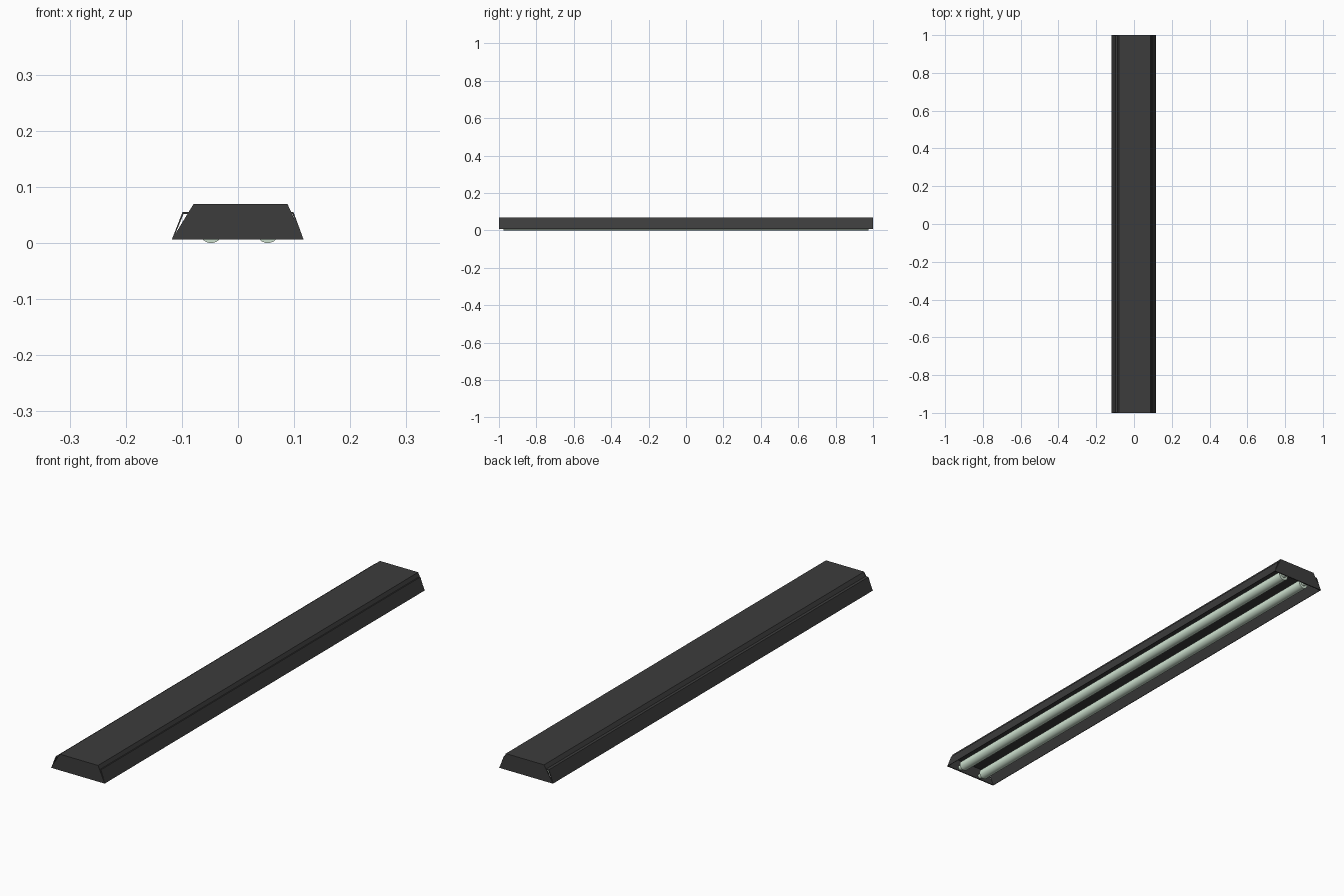
import bpy, bmesh, math

if "Cube" in bpy.data.objects:
    bpy.data.objects.remove(bpy.data.objects["Cube"])


def material(name, rgb):
    m = bpy.data.materials.new(name)
    m.diffuse_color = (*rgb, 1)
    m.use_nodes = True
    m.node_tree.nodes["Principled BSDF"].inputs["Base Color"].default_value = m.diffuse_color
    return m


dark = material("dark grey metal", (0.045, 0.045, 0.045))
glow = material("pale green glass", (0.62, 0.76, 0.63))


def extrude_profile(name, pts, y0, y1, mat):
    """Solid made by sweeping an x-z outline along y."""
    bm = bmesh.new()
    face = bm.faces.new([bm.verts.new((x, y0, z)) for x, z in pts])
    out = bmesh.ops.extrude_face_region(bm, geom=[face])
    moved = [v for v in out["geom"] if isinstance(v, bmesh.types.BMVert)]
    bmesh.ops.translate(bm, verts=moved, vec=(0, y1 - y0, 0))
    bmesh.ops.recalc_face_normals(bm, faces=bm.faces)
    me = bpy.data.meshes.new(name)
    bm.to_mesh(me)
    bm.free()
    me.materials.append(mat)
    ob = bpy.data.objects.new(name, me)
    bpy.context.collection.objects.link(ob)
    return ob


def rod(name, x, z, r, y0, y1, mat):
    bpy.ops.mesh.primitive_cylinder_add(vertices=24, radius=r, depth=y1 - y0,
                                        location=(x, (y0 + y1) / 2, z),
                                        rotation=(math.pi / 2, 0, 0))
    ob = bpy.context.object
    ob.name = name
    ob.data.materials.append(mat)
    bpy.ops.object.shade_smooth_by_angle()


# Open-bottomed reflector shell
extrude_profile("reflector_shell", [
    (-0.118, 0.006), (-0.099, 0.055), (0.099, 0.055), (0.117, 0.006),
    (0.115, 0.006), (0.097, 0.052), (-0.097, 0.052), (-0.116, 0.006)],
    -0.998, 0.998, dark)

# Raised housing on top of the shell
extrude_profile("top_housing", [
    (-0.088, 0.054), (-0.079, 0.07), (0.088, 0.07), (0.095, 0.054)],
    -0.998, 0.998, dark)

# End caps
for side, y in (("front", -1.0), ("back", 0.996)):
    extrude_profile(side + "_end_cap", [
        (-0.118, 0.006), (-0.079, 0.07), (0.088, 0.07), (0.117, 0.006)],
        y, y + 0.004, dark)

# Two tubes with narrow end pins
for side, x in (("left", -0.048), ("right", 0.053)):
    rod(side + "_tube", x, 0.02, 0.02, -0.975, 0.975, glow)
    for end, y in (("front", -0.998), ("back", 0.974)):
        rod(f"{side}_{end}_pin", x, 0.02, 0.01, y, y + 0.024, glow)
